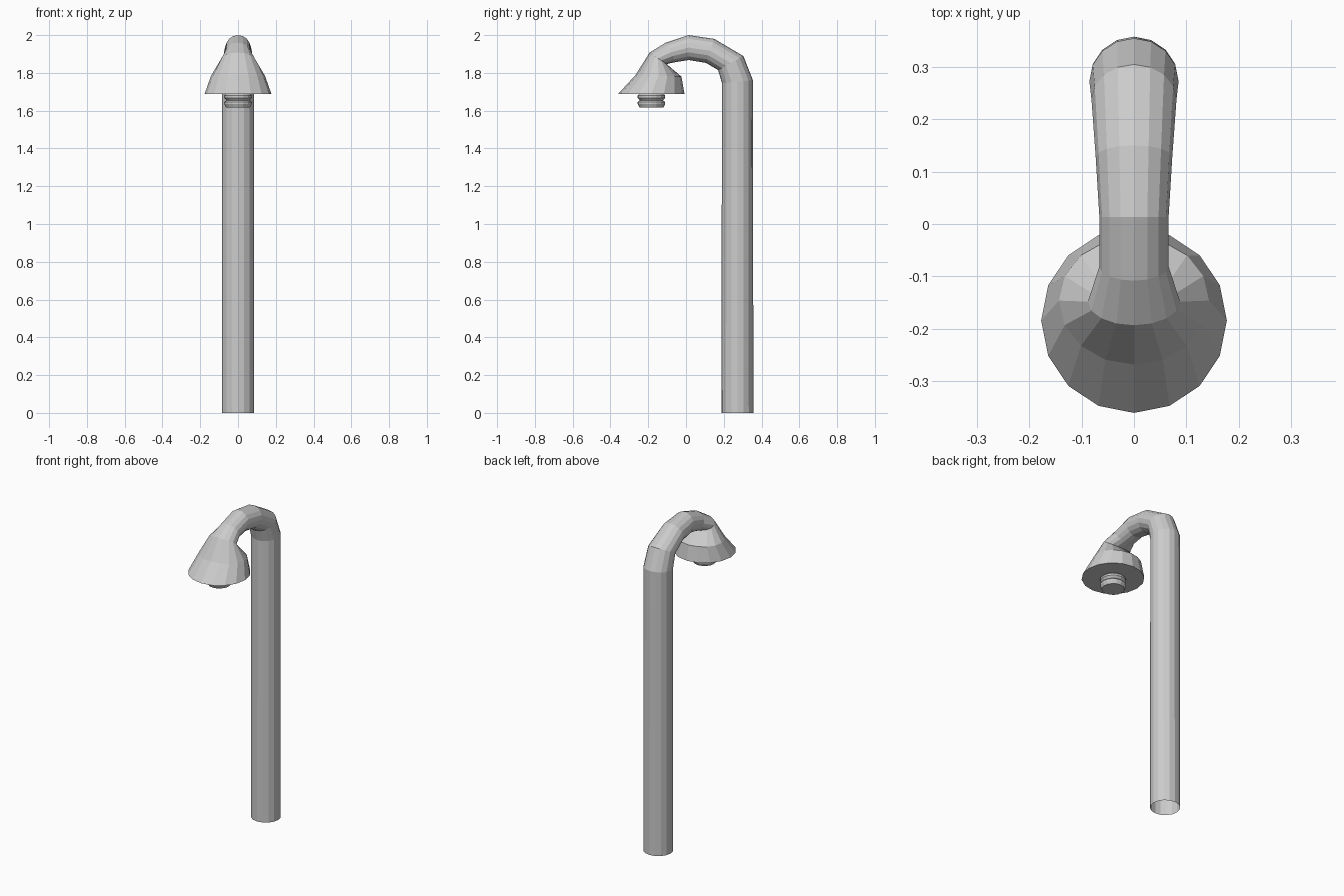
import bpy, bmesh
from math import cos, sin, tau
from mathutils import Vector

SIDES = 16

cube = bpy.data.objects.get("Cube")
if cube:
    bpy.data.objects.remove(cube)

grey = bpy.data.materials.new("plain grey")
grey.use_nodes = True
colour = (0.6, 0.6, 0.6, 1)
grey.diffuse_color = colour
grey.node_tree.nodes["Principled BSDF"].inputs["Base Color"].default_value = colour


def loft(name, rings, cap_end=False):
    """Skin elliptical rings, each (outer yz, inner yz, half width)."""
    bm = bmesh.new()
    loops = []
    for outer, inner, width in rings:
        a, b = Vector((0, *outer)), Vector((0, *inner))
        centre, arm = (a + b) / 2, (a - b) / 2
        loops.append([bm.verts.new(centre + arm * cos(tau * i / SIDES)
                                   + Vector((width * sin(tau * i / SIDES), 0, 0)))
                      for i in range(SIDES)])
    for low, high in zip(loops, loops[1:]):
        for i in range(SIDES):
            j = (i + 1) % SIDES
            bm.faces.new((low[i], low[j], high[j], high[i]))
    if cap_end:
        bm.faces.new(loops[-1])
    bmesh.ops.recalc_face_normals(bm, faces=bm.faces)
    # Open tubes: make sure the side faces point away from the first ring's centre
    first = bm.faces[:][0] if not hasattr(bm.faces, "ensure_lookup_table") else None
    bm.faces.ensure_lookup_table()
    first = bm.faces[0]
    middle = sum((v.co for v in loops[0]), Vector()) / SIDES
    if first.normal.dot(first.calc_center_median() - middle) < 0:
        bmesh.ops.reverse_faces(bm, faces=bm.faces)
    mesh = bpy.data.meshes.new(name)
    bm.to_mesh(mesh)
    bm.free()
    mesh.materials.append(grey)
    obj = bpy.data.objects.new(name, mesh)
    bpy.context.collection.objects.link(obj)
    return obj


# Upright pole, tapering hook and flared shade in one skin, open at the foot
loft("pole_and_shade", [
    ((0.357, 0), (0.188, 0), 0.085),
    ((0.354, 1.762), (0.19, 1.746), 0.085),
    ((0.304, 1.889), (0.170, 1.815), 0.081),
    ((0.150, 1.980), (0.106, 1.853), 0.073),
    ((0.013, 2.0), (0.015, 1.868), 0.066),
    ((-0.108, 1.960), (-0.055, 1.857), 0.066),
    ((-0.193, 1.907), (-0.103, 1.847), 0.088),
    ((-0.268, 1.788), (-0.024, 1.780), 0.143),
    ((-0.360, 1.688), (-0.008, 1.688), 0.177),
], cap_end=True)

# Stepped bulb under the shade
BULB_Y = -0.183
bulb_profile = [(0.062, 1.69), (0.073, 1.68), (0.073, 1.668), (0.062, 1.655),
                (0.073, 1.645), (0.073, 1.636), (0.064, 1.618)]
loft("bulb", [((BULB_Y - r, z), (BULB_Y + r, z), r) for r, z in bulb_profile],
     cap_end=True)
